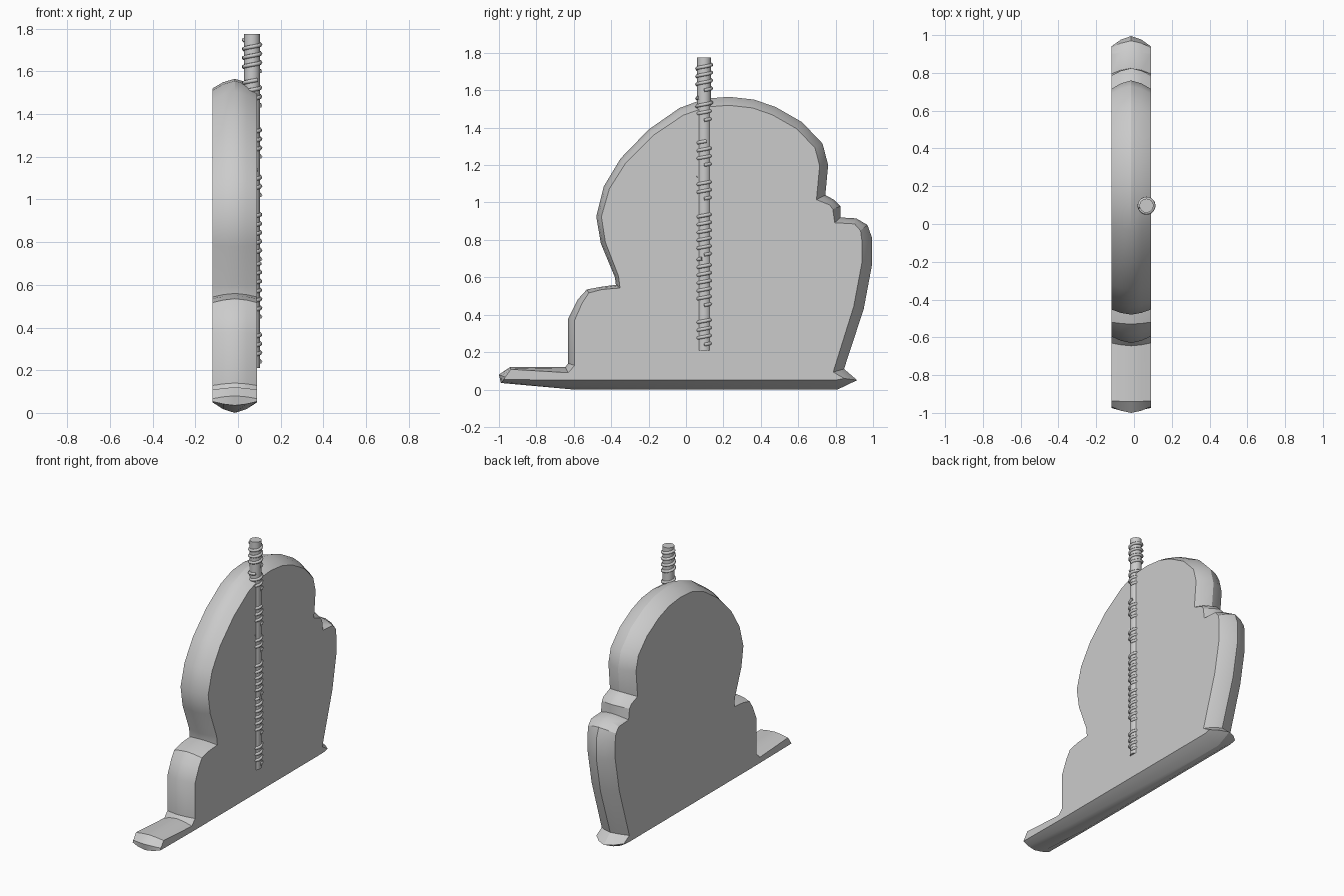
import bpy, bmesh, math
from mathutils import Vector

if "Cube" in bpy.data.objects:
    bpy.data.objects.remove(bpy.data.objects["Cube"])

# Outline of the slab, clockwise seen from the right: (y, z, rim inset)
OUTLINE = [
    (-1.0, .08, .03), (-.94, .12, .012), (-.645, .12, .03), (-.63, .14, .035),
    (-.63, .38, .035), (-.58, .48, .03), (-.53, .535, .02), (-.45, .55, .015),
    (-.375, .56, .02), (-.38, .60, .02), (-.455, .78, .025), (-.48, .925, .027),
    (-.44, 1.085, .032), (-.35, 1.235, .036), (-.2, 1.39, .04), (-.035, 1.505, .043),
    (.10, 1.555, .045), (.23, 1.565, .045), (.365, 1.55, .045), (.48, 1.51, .045),
    (.62, 1.43, .045), (.73, 1.315, .045), (.76, 1.2, .045), (.745, 1.04, .045),
    (.79, 1.015, .035), (.825, .98, .04), (.825, .92, .03), (.91, .915, .03),
    (.97, .88, .045), (.995, .81, .055), (.995, .67, .055), (.95, .43, .055),
    (.845, .11, .05), (.915, .05, .05), (.81, 0, .05), (-.6, 0, .05), (-.99, .035, .02)]
MID_X = -.015
ROD = Vector((.066, .097, 0))


def inset_dirs():
    """Inward mitred offset of every outline point."""
    n, out = len(OUTLINE), []
    pts = [Vector(p[:2]) for p in OUTLINE]
    for i in range(n):
        a = (pts[i] - pts[i - 1]).normalized()
        b = (pts[(i + 1) % n] - pts[i]).normalized()
        m = Vector((a.y + b.y, -a.x - b.x)).normalized()
        k = min(1.4, 1 / max(.1, m.dot(Vector((a.y, -a.x)))))
        out.append(m * k * OUTLINE[i][2])
    return out


def finish(bm, name, angle):
    bmesh.ops.recalc_face_normals(bm, faces=bm.faces)
    me = bpy.data.meshes.new(name)
    bm.to_mesh(me)
    bm.free()
    ob = bpy.data.objects.new(name, me)
    bpy.context.collection.objects.link(ob)
    bpy.ops.object.select_all(action='DESELECT')
    ob.select_set(True)
    bpy.context.view_layer.objects.active = ob
    bpy.ops.object.shade_smooth_by_angle(angle=math.radians(angle))
    return ob


# Slab with a ridged rim
bm = bmesh.new()
dirs = inset_dirs()
rings = []
for x, f in [(-.105, 1), (-.055, .35), (0, 0), (.055, .35), (.105, 1)]:
    rings.append([bm.verts.new((MID_X + x, p[0] + d.x * f, p[1] + d.y * f))
                  for p, d in zip(OUTLINE, dirs)])
for r, s in zip(rings, rings[1:]):
    for i in range(len(r)):
        bm.faces.new((r[i - 1], r[i], s[i], s[i - 1]))
bm.faces.new(rings[0])
bm.faces.new(rings[-1])
finish(bm, "backing_slab", 30)

# Upright rod
bm = bmesh.new()
bmesh.ops.create_cone(bm, cap_ends=True, segments=24, radius1=.037, radius2=.037, depth=1.565)
bmesh.ops.translate(bm, verts=bm.verts, vec=ROD + Vector((0, 0, .9925)))
finish(bm, "rod", 40)

# Groups of cord wound round the rod
cu = bpy.data.curves.new("rod_windings", 'CURVE')
cu.dimensions = '3D'
cu.bevel_depth = .01
cu.bevel_resolution = 1
cu.use_fill_caps = True
PITCH, STEPS = .042, 20
for z0, z1 in [(.24, .40), (.45, .70), (.72, .94), (1.02, 1.14),
               (1.2, 1.33), (1.44, 1.56), (1.6, 1.75)]:
    n = int((z1 - z0) / PITCH * STEPS)
    sp = cu.splines.new('POLY')
    sp.points.add(n)
    for i, p in enumerate(sp.points):
        a = 2 * math.pi * i / STEPS
        p.co = (ROD.x + .038 * math.cos(a), ROD.y + .038 * math.sin(a),
                z0 + PITCH * i / STEPS, 1)
    sp.use_smooth = True
bpy.context.collection.objects.link(bpy.data.objects.new("rod_windings", cu))
